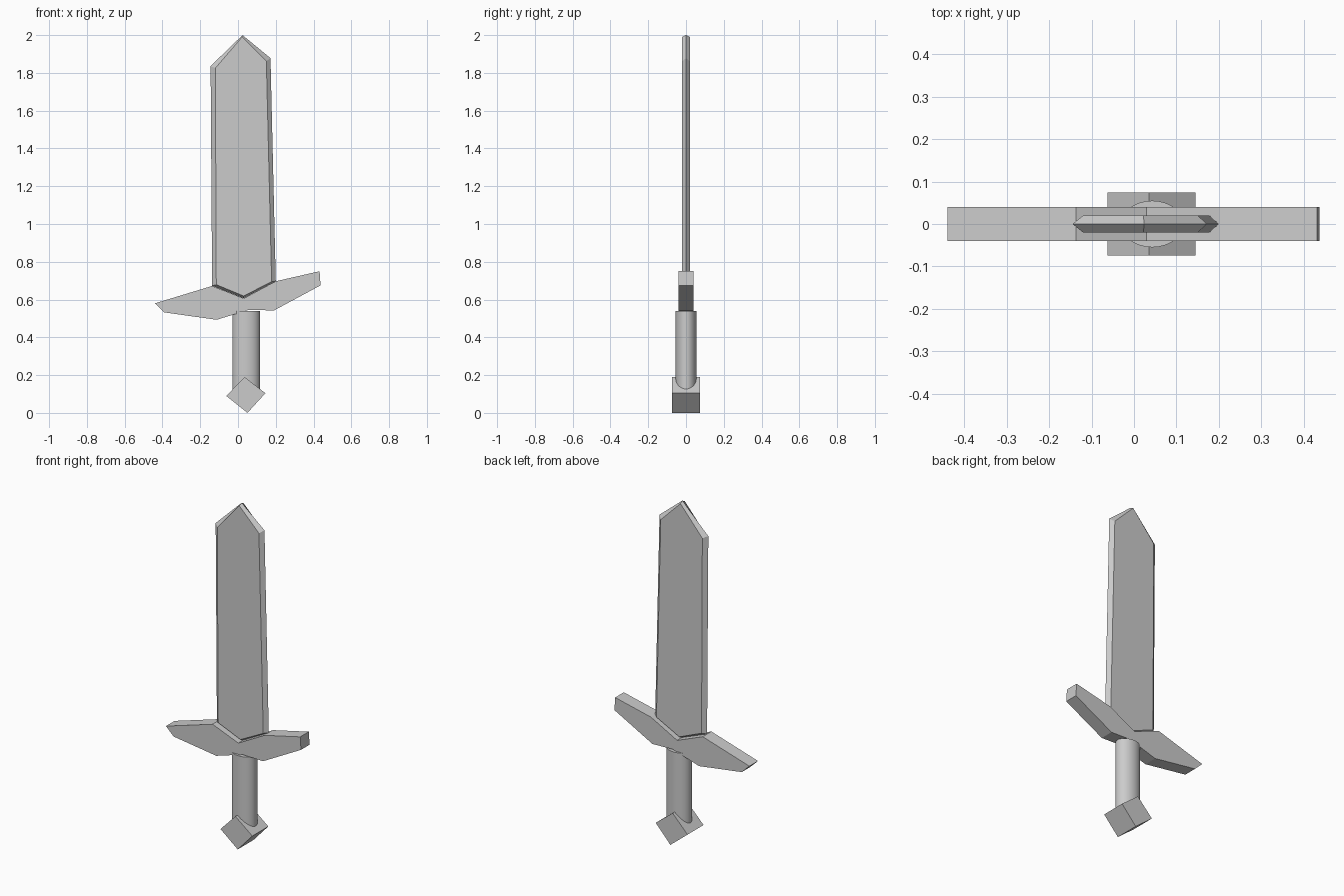
import bpy, bmesh, math

if "Cube" in bpy.data.objects:
    bpy.data.objects.remove(bpy.data.objects["Cube"])


def loft(name, sections):
    """Closed solid skinned through outlines: [(y, [(x, z), ...]), ...] from front to back."""
    bm = bmesh.new()
    rings = [[bm.verts.new((x, y, z)) for x, z in pts] for y, pts in sections]
    n = len(rings[0])
    bm.faces.new(rings[0])
    bm.faces.new(rings[-1][::-1])
    for a, b in zip(rings, rings[1:]):
        for i in range(n):
            j = (i + 1) % n
            bm.faces.new((a[i], b[i], b[j], a[j]))
    bmesh.ops.recalc_face_normals(bm, faces=bm.faces)
    mesh = bpy.data.meshes.new(name)
    bm.to_mesh(mesh)
    bm.free()
    obj = bpy.data.objects.new(name, mesh)
    bpy.context.collection.objects.link(obj)
    return obj


def slab(name, outline, half):
    return loft(name, [(-half, outline), (half, outline)])


# Blade: flat faces tapering to a sharp edge all round
edge = [(-0.145, 1.836), (0.024, 2.0), (0.172, 1.878),
        (0.20, 0.697), (0.03, 0.607), (-0.137, 0.673)]
face = [(-0.12, 1.825), (0.022, 1.99), (0.15, 1.862),
        (0.178, 0.695), (0.03, 0.619), (-0.115, 0.679)]
loft("blade", [(-0.02, face), (0, edge), (0.02, face)])

# Crooked crossguard with a notch for the blade
slab("guard", [(-0.44, 0.58), (-0.137, 0.672), (0.03, 0.606), (0.20, 0.697),
               (0.432, 0.75), (0.437, 0.675), (0.19, 0.542), (0.06, 0.546),
               (-0.113, 0.493), (-0.39, 0.532)], 0.04)

# Oval grip
bpy.ops.mesh.primitive_cylinder_add(vertices=32, radius=1, depth=1, location=(0.043, 0, 0.32))
grip = bpy.context.object
grip.name = "grip"
grip.scale = (0.073, 0.055, 0.44)
bpy.ops.object.transform_apply(location=False, rotation=False, scale=True)
bpy.ops.object.shade_smooth_by_angle(angle=math.radians(40))

# Diamond pommel
slab("pommel", [(0.035, 0.19), (0.145, 0.104), (0.05, 0.0), (-0.062, 0.09)], 0.074)
